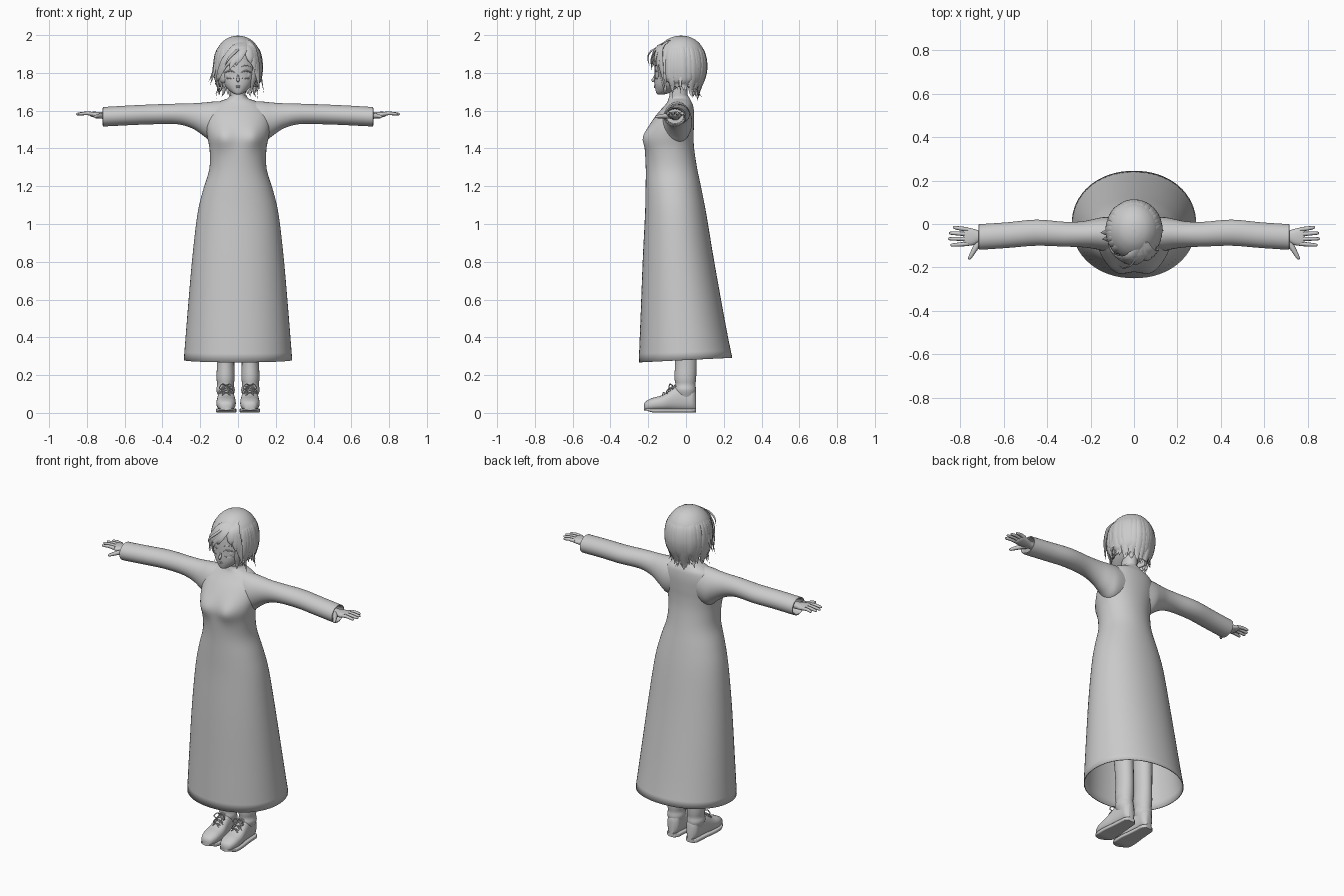
import bpy, bmesh, math, random
from mathutils import Vector

random.seed(4)
if "Cube" in bpy.data.objects:
    bpy.data.objects.remove(bpy.data.objects["Cube"])

grey = bpy.data.materials.new("plain_grey")
grey.use_nodes = True
grey.diffuse_color = (0.6, 0.6, 0.6, 1)
grey.node_tree.nodes["Principled BSDF"].inputs["Base Color"].default_value = (0.6, 0.6, 0.6, 1)


def smooth_rows(rows, steps):
    """Catmull-Rom interpolation of every column."""
    out = []
    for i in range(len(rows) - 1):
        p = [rows[max(0, i - 1)], rows[i], rows[i + 1], rows[min(len(rows) - 1, i + 2)]]
        for s in range(steps):
            t = s / steps
            out.append([b + 0.5 * t * (c - a + t * (2 * a - 5 * b + 4 * c - d + t * (3 * (b - c) + d - a)))
                        for a, b, c, d in zip(*p)])
    return out + [list(rows[-1])]


def skin(bm, rings, caps=(True, True)):
    vs = [[bm.verts.new(p) for p in r] for r in rings]
    n = len(vs[0])
    for a, b in zip(vs, vs[1:]):
        for i in range(n):
            bm.faces.new((a[i], a[(i + 1) % n], b[(i + 1) % n], b[i]))
    if caps[0]:
        bm.faces.new(vs[0])
    if caps[1]:
        bm.faces.new(vs[-1])


def finish(name, bm, mirror=False, thick=0, angle=50):
    bmesh.ops.recalc_face_normals(bm, faces=bm.faces)
    me = bpy.data.meshes.new(name)
    bm.to_mesh(me)
    bm.free()
    me.materials.append(grey)
    ob = bpy.data.objects.new(name, me)
    bpy.context.collection.objects.link(ob)
    if thick:
        mod = ob.modifiers.new("cloth", "SOLIDIFY")
        mod.thickness = thick
    if mirror:
        ob.modifiers.new("mirror", "MIRROR")
    bpy.ops.object.select_all(action="DESELECT")
    ob.select_set(True)
    bpy.context.view_layer.objects.active = ob
    bpy.ops.object.shade_smooth_by_angle(angle=math.radians(angle))
    return ob


def loft(rows, axis="z", sides=32, power=2.0, caps=(True, True), steps=4):
    """Each row: position on the axis, then min and max on the two other axes."""
    bm = bmesh.new()
    rings = []
    for t, a0, a1, b0, b1 in smooth_rows(rows, steps):
        ring = []
        for k in range(sides):
            w = math.tau * k / sides
            c, s = math.cos(w), math.sin(w)
            c = math.copysign(abs(c) ** (2 / power), c)
            s = math.copysign(abs(s) ** (2 / power), s)
            a, b = (a0 + a1 + (a1 - a0) * c) / 2, (b0 + b1 + (b1 - b0) * s) / 2
            ring.append({"x": (t, a, b), "y": (a, t, b), "z": (a, b, t)}[axis])
        rings.append(ring)
    skin(bm, rings, caps)
    return bm


def strand(bm, pts, radii, out, flat=1.0, sides=8, steps=4):
    """Tapered tube along pts; flattened in the outward direction."""
    rows = smooth_rows([(*p, r) for p, r in zip(pts, radii)], steps)
    ps = [Vector(r[:3]) for r in rows]
    rings = []
    for i, p in enumerate(ps):
        tan = (ps[min(i + 1, len(ps) - 1)] - ps[max(i - 1, 0)]).normalized()
        side = tan.cross(Vector(out)).normalized()
        up = side.cross(tan)
        r = max(rows[i][3], 0.0006)
        rings.append([p + side * r * math.cos(math.tau * k / sides)
                      + up * r * flat * math.sin(math.tau * k / sides) for k in range(sides)])
    skin(bm, rings)


def sym(z, w, y0, y1, x=0):
    return (z, x - w, x + w, y0, y1)


# Long dress, open at the hem, with a soft chest
dress = loft([sym(.28, .287, -.25, .245), sym(.52, .268, -.24, .2), sym(.81, .243, -.229, .148),
              sym(1.05, .215, -.217, .108), sym(1.18, .185, -.214, .083), sym(1.29, .152, -.213, .06),
              sym(1.39, .15, -.217, .044), sym(1.46, .162, -.218, .04), sym(1.52, .17, -.195, .042),
              sym(1.58, .165, -.155, .043), sym(1.625, .14, -.115, .038), sym(1.648, .1, -.098, .028),
              sym(1.665, .055, -.092, .02), sym(1.68, .048, -.088, .01)],
             sides=64, power=2.1, caps=(False, True))
for v in dress.verts:
    if v.co.y < -.06:
        v.co.y -= .022 * math.exp(-((abs(v.co.x) - .08) / .05) ** 2 - ((v.co.z - 1.455) / .06) ** 2)
    if v.co.z < .4:
        v.co.z += .05 * v.co.y * (.4 - v.co.z) / .12
finish("dress", dress, thick=.005)

# Sleeves, turned in at the cuff
finish("sleeves", loft([(.05, -.12, .025, 1.45, 1.652), (.13, -.125, .032, 1.43, 1.648),
                        (.18, -.115, .024, 1.465, 1.643), (.24, -.107, .012, 1.505, 1.639),
                        (.32, -.104, .01, 1.528, 1.637), (.45, -.1, .02, 1.528, 1.633),
                        (.58, -.11, .008, 1.523, 1.627), (.7, -.118, 0, 1.517, 1.62),
                        (.714, -.117, -.001, 1.519, 1.619), (.708, -.11, -.008, 1.527, 1.611),
                        (.64, -.105, -.012, 1.532, 1.608)], "x"), mirror=True)

# Hands with four fingers and a thumb
finish("palms", loft([(.62, -.082, -.03, 1.548, 1.596), (.7, -.08, -.032, 1.555, 1.592),
                      (.74, -.097, -.022, 1.56, 1.594), (.775, -.1, -.016, 1.568, 1.594),
                      (.785, -.09, -.025, 1.574, 1.59)], "x", 20, 2.3), mirror=True)
fingers = bmesh.new()
for y0, y1, tip in ((-.025, -.016, .834), (-.047, -.042, .851), (-.069, -.068, .856), (-.091, -.097, .845)):
    strand(fingers, [(.765, y0, 1.582), (.8, (y0 + y1) / 2, 1.586), (tip - .006, y1, 1.582), (tip, y1, 1.581)],
           (.0105, .0095, .007, .001), (0, 0, 1))
strand(fingers, [(.705, -.07, 1.572), (.73, -.11, 1.572), (.756, -.155, 1.568), (.76, -.163, 1.567)],
       (.016, .013, .008, .001), (0, 0, 1))
finish("fingers", fingers, mirror=True)

# Legs and boots
finish("legs", loft([sym(.08, .036, -.045, .045, .064), sym(.12, .049, -.06, .053, .066),
                     sym(.15, .044, -.056, .05, .066), sym(.19, .048, -.061, .054, .066),
                     sym(.3, .046, -.06, .056, .066), sym(.6, .055, -.085, .05, .072),
                     sym(.9, .075, -.12, .045, .084), sym(1.05, .07, -.12, .04, .084)], sides=24), mirror=True)
outline = [(-.223, .014), (-.212, .034), (-.175, .049), (-.12, .051), (-.06, .044), (0, .039), (.035, .036), (.054, .018)]
tops = (.045, .062, .08, .096, .135, .15, .145, .11)
finish("boots", loft([(y, .063 - w, .063 + w, .012, h) for (y, w), h in zip(outline, tops)],
                     "y", 24, 2.4), mirror=True)
finish("soles", loft([(y, .06 - w, .066 + w, .002 + .012 * (y < -.2), .024) for y, w in outline],
                     "y", 24, 6), mirror=True)
laces = bmesh.new()
for i in range(4):
    y, z = -.125 + .02 * i, .098 + .013 * i
    for d in (-1, 1):
        strand(laces, [(.063 - .022 * d, y, z - .005), (.063, y + .006, z + .01), (.063 + .022 * d, y + .014, z + .003)],
               (.003,) * 3, (0, -1, 1), sides=6)
for d in (-1, 1):
    strand(laces, [(.063, -.068, .142), (.063 + .02 * d, -.085, .152), (.063 + .036 * d, -.09, .132),
                   (.063 + .018 * d, -.085, .125), (.063, -.07, .14)], (.003,) * 5, (.1, -1, .3), sides=6)
    strand(laces, [(.063, -.07, .14), (.063 + .022 * d, -.098, .12), (.063 + .034 * d, -.1, .1)],
           (.003,) * 3, (.1, -1, .3), sides=6)
finish("boot_laces", laces, mirror=True)

# Neck, head and features
finish("neck", loft([sym(1.62, .05, -.095, .02), sym(1.67, .041, -.088, .008),
                     sym(1.78, .042, -.09, .01)], sides=24))
finish("head", loft([sym(1.686, .012, -.15, -.115), sym(1.693, .028, -.157, -.09), sym(1.712, .052, -.162, -.05),
                     sym(1.74, .076, -.166, 0), sym(1.78, .093, -.166, .05), sym(1.84, .1, -.165, .075),
                     sym(1.9, .098, -.155, .075), sym(1.96, .06, -.11, .04), sym(1.975, .02, -.06, 0)], power=2.15))
nose = bmesh.new()
strand(nose, [(0, -.163, 1.795), (0, -.168, 1.775), (0, -.175, 1.76), (0, -.165, 1.752)],
       (.002, .006, .008, .002), (0, -1, 0))
finish("nose", nose)
mouth = bmesh.new()
for z, r in ((1.731, .003), (1.725, .004)):
    strand(mouth, [(-.018, -.16, z), (0, -.167, z - .001), (.018, -.16, z)], (.0005, r, .0005), (0, -1, 0), .7)
finish("lips", mouth)
eyes = bmesh.new()
bmesh.ops.create_uvsphere(eyes, u_segments=20, v_segments=12, radius=1)
for v in eyes.verts:
    v.co = (.043 + .021 * v.co.x, -.148 + .005 * v.co.y + .15 * .021 * v.co.x, 1.79 + .019 * v.co.z)
finish("eyes", eyes, mirror=True)
lashes = bmesh.new()
for z, r, arch in ((1.802, .0045, .009), (1.774, .002, -.004), (1.832, .0025, .008)):
    strand(lashes, [(.016, -.164, z), (.043, -.159, z + arch), (.073, -.136, z - .002)],
           (.001, r, .001), (0, -1, 0))
finish("lashes_and_brows", lashes, mirror=True)

# Hair cap with an opening for the face
cap = loft([sym(1.725, .1, -.12, .07), sym(1.77, .115, -.14, .09), sym(1.83, .124, -.155, .102),
            sym(1.89, .122, -.162, .104), sym(1.94, .102, -.14, .084), sym(1.975, .07, -.103, .05),
            sym(1.992, .035, -.065, .013), sym(1.997, .004, -.03, -.022)], sides=40)
bmesh.ops.delete(cap, geom=[f for f in cap.faces if len(f.verts) > 4 and f.calc_center_median().z < 1.8
                            or f.calc_center_median().y < -.085 and f.calc_center_median().z < 1.865],
                 context="FACES")
finish("hair_cap", cap, thick=.004)

# Layered locks around the back and sides
locks = bmesh.new()
for layer, count in enumerate((24, 19)):
    for i in range(count):
        a = math.radians(-42 + 264 * (i + random.uniform(-.2, .2)) / (count - 1))
        c, s = math.cos(a), math.sin(a)
        back = max(0, s)
        tip_z = 1.695 - .035 * back + random.uniform(-.012, .03) + .02 * layer
        flick = random.uniform(-.1, .25)
        shape = ((1.975, .5), (1.92, .9), (1.84, 1.03), (1.765, .97 - .04 * back),
                 (tip_z + .03, .87 - .14 * back), (tip_z, .86 - .12 * back + flick * .5))
        turn = random.uniform(-.12, .12)
        pts = [(.122 * r * math.cos(a + turn * k / 5), -.028 + .131 * r * math.sin(a + turn * k / 5), z)
               for k, (z, r) in enumerate(shape)]
        w = random.uniform(.017, .023)
        strand(locks, pts, (.003, w * .8, w, w, w * .6, 0), (c, s, 0), .32)
finish("hair_locks", locks)

# Fringe swept from a side parting
fringe = bmesh.new()
tips = ((-.122, 1.735), (-.108, 1.75), (-.112, 1.795), (-.092, 1.81), (-.07, 1.825), (-.045, 1.815),
        (-.012, 1.838), (.068, 1.85), (.09, 1.81), (.104, 1.765), (.112, 1.715))


def front(x, grow=0):
    return -.028 - (.143 + grow) * math.sqrt(max(.05, 1 - (x / .132) ** 2))


for i, (x, z) in enumerate(tips):
    x0 = .045 + .004 * (i - 6)
    x1, x2 = x0 * .7 + x * .3, x0 * .25 + x * .75
    pts = [(x0, -.085, 1.972), (x1, front(x1) + .014, 1.93), (x2, front(x2, .01), 1.88 * .6 + z * .4 + .012),
           (x, front(x, .008 + .006 * (i % 3)), z)]
    strand(fringe, pts, (.006, .022, .019, 0), (x * 4, -1, .4), .3)
# Loose strands and a flyaway at the temple
strand(fringe, [(.03, -.11, 1.95), (-.01, -.185, 1.915), (-.05, -.202, 1.875), (-.07, -.19, 1.835)],
       (.004, .007, .006, 0), (0, -1, 0), .5)
for x, y, z in ((-.155, -.04, 1.755), (-.148, -.07, 1.735), (.138, -.03, 1.69), (-.115, -.06, 1.665), (.105, -.07, 1.665)):
    strand(fringe, [(x * .8, y, 1.86), (x * .86, y, 1.8), (x, y, z)], (.014, .012, 0), (x, y, 0), .4)
finish("fringe", fringe)
